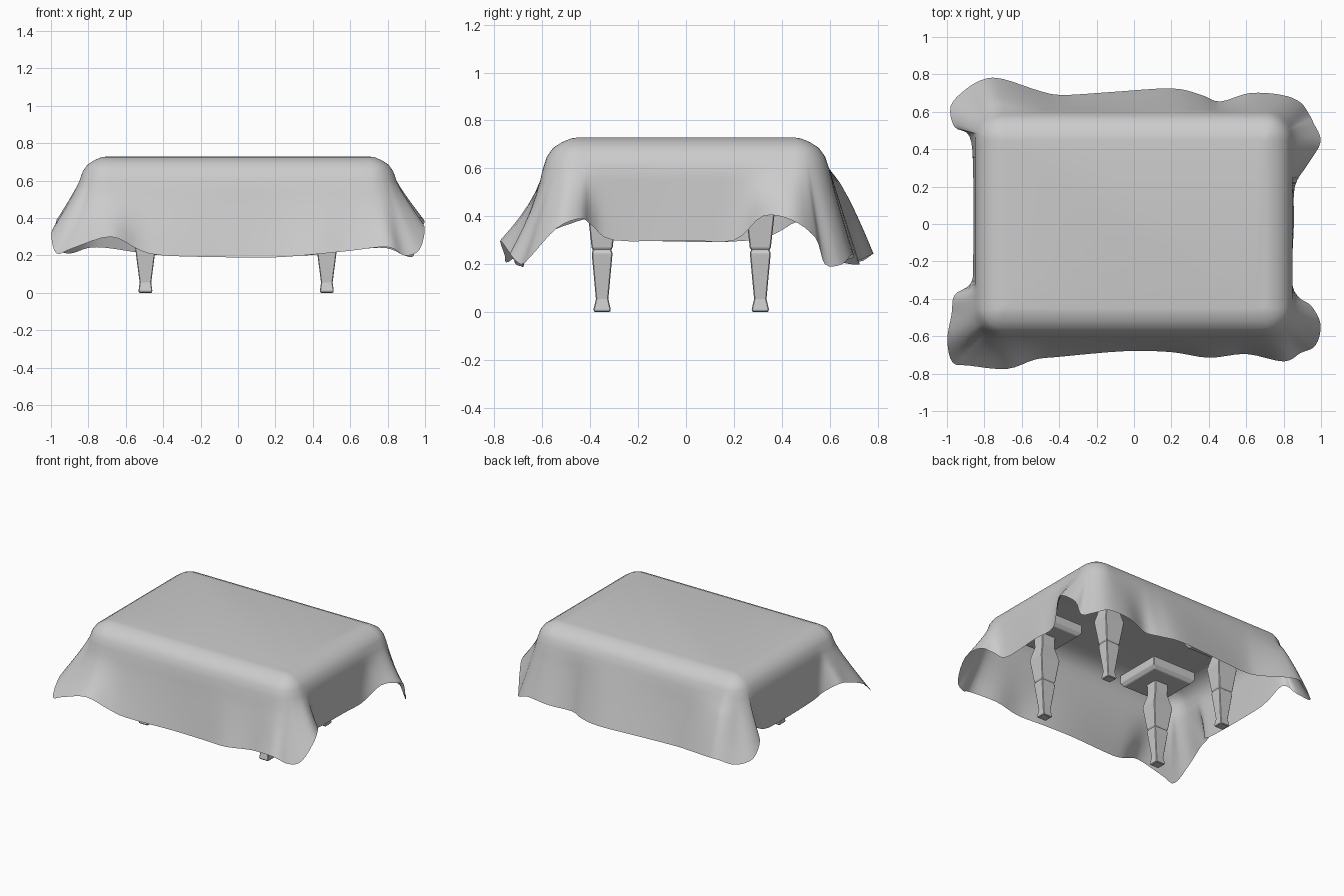
import bpy, bmesh
from mathutils import Vector

if "Cube" in bpy.data.objects:
    bpy.data.objects.remove(bpy.data.objects["Cube"])

# Hem of the cloth, counter-clockwise from the front left corner (x, y, z)
HEM = [
    (-.97, -.74, .21), (-.88, -.757, .24), (-.68, -.775, .30), (-.53, -.725, .23),
    (-.40, -.71, .20), (-.05, -.68, .19), (.20, -.685, .19), (.40, -.715, .205),
    (.60, -.695, .225), (.80, -.735, .245), (.89, -.69, .20), (.97, -.65, .23),
    (.998, -.54, .35), (.95, -.44, .39), (.88, -.39, .36), (.845, -.30, .30),
    (.855, 0, .30), (.86, .20, .30), (.93, .32, .40), (.998, .44, .385),
    (.96, .54, .31), (.94, .58, .20), (.89, .65, .20), (.79, .69, .24),
    (.62, .70, .23), (.46, .655, .21), (.36, .69, .20), (.20, .725, .20),
    (-.13, .705, .20), (-.38, .69, .20), (-.50, .71, .21), (-.70, .775, .24),
    (-.80, .775, .24), (-.90, .72, .21), (-.98, .63, .24), (-.96, .52, .33),
    (-.88, .47, .38), (-.86, .28, .30), (-.86, -.20, .30), (-.875, -.32, .33),
    (-.96, -.38, .39), (-.975, -.48, .37), (-.998, -.62, .31),
]


def smooth_loop(points, steps):
    pts = [Vector(p) for p in points]
    n, out = len(pts), []
    for i in range(n):
        a, b, c, d = (pts[(i + k) % n] for k in (-1, 0, 1, 2))
        for s in range(steps):
            t = s / steps
            out.append(0.5 * (2 * b + (c - a) * t + (2 * a - 5 * b + 4 * c - d) * t ** 2
                              + (3 * b - a - 3 * c + d) * t ** 3))
    return out


def finish(bm, name):
    mesh = bpy.data.meshes.new(name)
    bm.to_mesh(mesh)
    bm.free()
    obj = bpy.data.objects.new(name, mesh)
    bpy.context.collection.objects.link(obj)
    return obj


def skin(bm, rings):
    for lo, hi in zip(rings, rings[1:]):
        n = len(lo)
        for i in range(n):
            j = (i + 1) % n
            bm.faces.new((lo[i], hi[i], hi[j], lo[j]))


# Draped cloth: flat top, rounded shoulder, then a fall to the hem
def make_cloth():
    columns = []
    for h in smooth_loop(HEM, 4):
        core = Vector((max(-.70, min(.70, h.x)), max(-.45, min(.45, h.y)), 0))
        out = Vector((h.x, h.y, 0)) - core
        out.normalize()
        col = [core + out * r + Vector((0, 0, z)) for r, z in
               ((0, .729), (.03, .725), (.07, .708), (.105, .685), (.13, .65), (.147, .60))]
        edge = col[-1]
        # the back left swells out high up, the front left flares late
        bend = 1.1 - 4 * max(0, h.y - .70) + 6 * max(0, -h.y - .70)
        for k in range(1, 7):
            t = k / 6
            p = edge.lerp(h, t)
            p.xy = edge.xy.lerp(h.xy, t ** bend)
            col.append(p)
        columns.append(col)
    bm = bmesh.new()
    rings = [[bm.verts.new(c[k]) for c in columns] for k in range(len(columns[0]))]
    skin(bm, rings)
    bm.faces.new(rings[0])
    bmesh.ops.remove_doubles(bm, verts=bm.verts, dist=1e-4)
    for f in bm.faces:
        f.smooth = True
    return finish(bm, "draped_cloth")


# Rectangular-section solid from a (half width x, half width y, height) profile
def square_turned(name, profile, x, y, bevel):
    bm = bmesh.new()
    rings = [[bm.verts.new((x + sx * rx, y + sy * ry, z))
              for sx, sy in ((-1, -1), (1, -1), (1, 1), (-1, 1))] for rx, ry, z in profile]
    skin(bm, rings)
    bm.faces.new(rings[0])
    bm.faces.new(rings[-1])
    bmesh.ops.recalc_face_normals(bm, faces=bm.faces)
    obj = finish(bm, name)
    mod = obj.modifiers.new("bevel", "BEVEL")
    mod.width = bevel
    mod.segments = 1


LEG = [(.035, .033, 0), (.037, .036, .012), (.031, .026, .055), (.055, .043, .24),
       (.055, .043, .252), (.048, .037, .258), (.056, .044, .27), (.078, .062, .43),
       (.052, .042, .53), (.055, .045, .62)]
PLATE = [(.155, .155, .605), (.175, .175, .63), (.175, .175, .69)]

make_cloth()
for side, x in (("left", -.495), ("right", .475)):
    for end, y in (("front", -.35), ("back", .31)):
        square_turned(f"{end}_{side}_leg", LEG, x, y, .004)
        square_turned(f"{end}_{side}_leg_plate", PLATE, x, y, .004)
